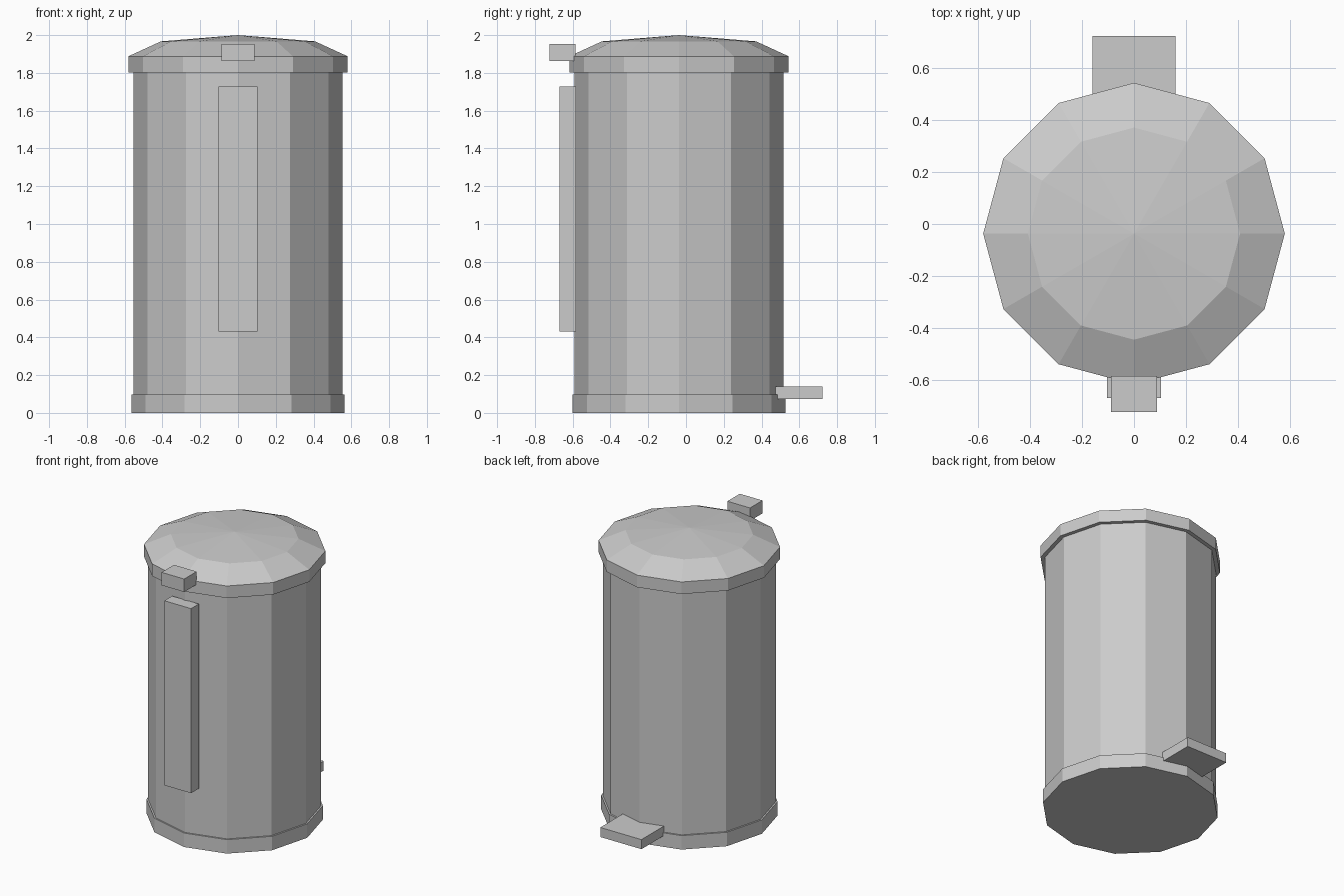
import bpy
import bmesh
import math

default = bpy.data.objects.get("Cube")
if default:
    bpy.data.objects.remove(default, do_unlink=True)

SIDES = 12
CENTRE_Y = -0.037

grey = bpy.data.materials.new("brushed_grey")
grey.use_nodes = True
grey.diffuse_color = (0.6, 0.6, 0.6, 1)
grey.node_tree.nodes["Principled BSDF"].inputs["Base Color"].default_value = (0.6, 0.6, 0.6, 1)


def finish(name, bm):
    bmesh.ops.recalc_face_normals(bm, faces=bm.faces)
    mesh = bpy.data.meshes.new(name)
    bm.to_mesh(mesh)
    bm.free()
    mesh.materials.append(grey)
    obj = bpy.data.objects.new(name, mesh)
    bpy.context.collection.objects.link(obj)
    return obj


def lathe(name, profile, apex=None):
    """Stack flat-sided rings of (radius, height); close with a cap or an apex."""
    bm = bmesh.new()
    rings = []
    for radius, z in profile:
        angles = [math.tau * i / SIDES for i in range(SIDES)]
        rings.append([bm.verts.new((radius * math.cos(a),
                                    CENTRE_Y + radius * math.sin(a), z)) for a in angles])
    for low, high in zip(rings, rings[1:]):
        for i in range(SIDES):
            j = (i + 1) % SIDES
            bm.faces.new((low[i], low[j], high[j], high[i]))
    bm.faces.new(rings[0])
    if apex is None:
        bm.faces.new(rings[-1])
    else:
        tip = bm.verts.new((0, CENTRE_Y, apex))
        for i in range(SIDES):
            bm.faces.new((rings[-1][i], rings[-1][(i + 1) % SIDES], tip))
    return finish(name, bm)


def box(name, half_width, y_range, z_range):
    bm = bmesh.new()
    bmesh.ops.create_cube(bm, size=1)
    for v in bm.verts:
        v.co = (math.copysign(half_width, v.co.x),
                y_range[v.co.y > 0], z_range[v.co.z > 0])
    return finish(name, bm)


# Round parts of the bin
lathe("base_ring", [(0.564, 0), (0.564, 0.098)])
lathe("bin_body", [(0.553, 0.05), (0.553, 1.83)])
lathe("lid", [(0.58, 1.803), (0.58, 1.888), (0.408, 1.967)], apex=2.0)

# Front grip strip, lid tab and rear foot pedal
box("front_strip", 0.104, (-0.67, -0.583), (0.432, 1.729))
box("lid_tab", 0.088, (-0.723, -0.585), (1.862, 1.953))
box("foot_pedal", 0.16, (0.44, 0.723), (0.074, 0.141))
